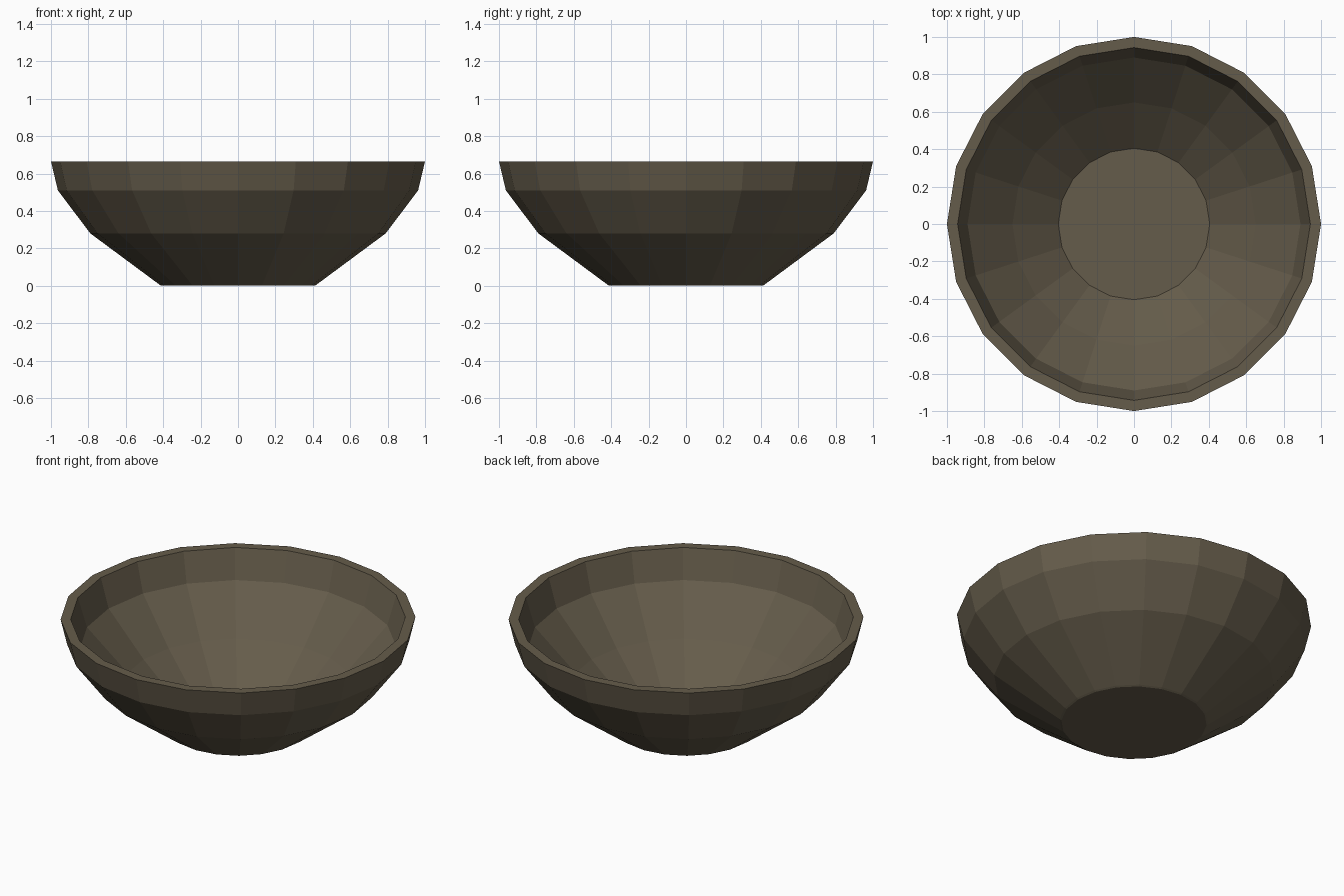
import bpy, bmesh
from math import cos, sin, tau

if "Cube" in bpy.data.objects:
    bpy.data.objects.remove(bpy.data.objects["Cube"])

SIDES = 20

# Closed wall profile (radius, height): underside, outside, rim, inside, floor
PROFILE = [(0.41, 0.0), (0.42, 0.006), (0.79, 0.28), (0.963, 0.51), (1.0, 0.665),
           (0.943, 0.665), (0.89, 0.487), (0.65, 0.235), (0.405, 0.02)]


def lathe(name, profile, sides):
    """Spin a profile into a closed faceted solid, capped at both ends."""
    bm = bmesh.new()
    rings = [[bm.verts.new((r * cos(tau * i / sides), r * sin(tau * i / sides), z))
              for i in range(sides)] for r, z in profile]
    for a, b in zip(rings, rings[1:]):
        for i in range(sides):
            j = (i + 1) % sides
            bm.faces.new((a[i], a[j], b[j], b[i]))
    bm.faces.new(rings[0][::-1])
    bm.faces.new(rings[-1])
    bmesh.ops.recalc_face_normals(bm, faces=bm.faces)
    mesh = bpy.data.meshes.new(name)
    bm.to_mesh(mesh)
    bm.free()
    obj = bpy.data.objects.new(name, mesh)
    bpy.context.collection.objects.link(obj)
    return obj


# Bowl
bowl = lathe("bowl", PROFILE, SIDES)
clay = bpy.data.materials.new("dark_clay")
clay.diffuse_color = (0.13, 0.107, 0.07, 1)
clay.use_nodes = True
clay.node_tree.nodes["Principled BSDF"].inputs["Base Color"].default_value = clay.diffuse_color
bowl.data.materials.append(clay)
